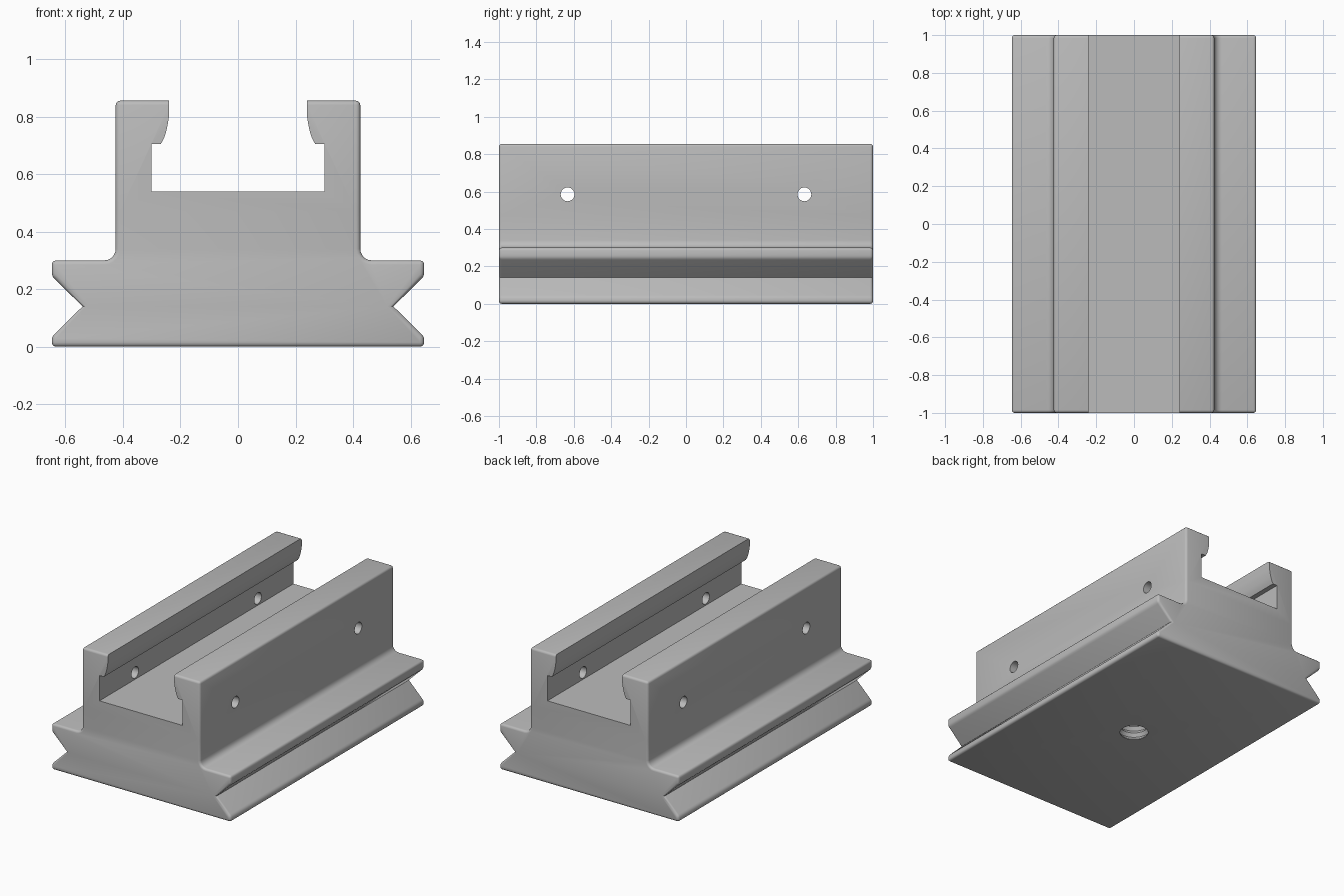
import bpy, bmesh, math
from mathutils import Matrix

if "Cube" in bpy.data.objects:
    bpy.data.objects.remove(bpy.data.objects["Cube"], do_unlink=True)

grey = bpy.data.materials.new("plain_grey")
grey.use_nodes = True
grey.diffuse_color = (0.5, 0.5, 0.5, 1)
grey.node_tree.nodes["Principled BSDF"].inputs["Base Color"].default_value = (0.5, 0.5, 0.5, 1)


def finish(bm, name):
    bmesh.ops.recalc_face_normals(bm, faces=bm.faces)
    mesh = bpy.data.meshes.new(name)
    bm.to_mesh(mesh)
    bm.free()
    mesh.materials.append(grey)
    obj = bpy.data.objects.new(name, mesh)
    bpy.context.collection.objects.link(obj)
    return obj


def prism(name, half, rounded):
    """Mirror a half profile, extrude it along y and round the chosen edges."""
    outline = half + [(-x, z) for x, z in reversed(half)]
    bm = bmesh.new()
    face = bm.faces.new([bm.verts.new((x, -1, z)) for x, z in outline])
    made = bmesh.ops.extrude_face_region(bm, geom=[face])["geom"]
    for v in made:
        if isinstance(v, bmesh.types.BMVert):
            v.co.y = 1
    bmesh.ops.recalc_face_normals(bm, faces=bm.faces)
    edges = [e for e in bm.edges if rounded(e)]
    bmesh.ops.bevel(bm, geom=edges, offset=0.015, segments=3, profile=0.5,
                    affect='EDGES', clamp_overlap=True)
    return finish(bm, name)


def arc(cx, cz, r, start, end, steps):
    angles = [math.radians(start + (end - start) * i / steps) for i in range(steps + 1)]
    return [(cx + r * math.cos(a), cz + r * math.sin(a)) for a in angles]


def cut(obj, cutter):
    mod = obj.modifiers.new("cut", 'BOOLEAN')
    mod.operation = 'DIFFERENCE'
    mod.solver = 'EXACT'
    mod.object = cutter
    bpy.context.view_layer.objects.active = obj
    bpy.ops.object.modifier_apply(modifier=mod.name)
    bpy.data.objects.remove(cutter, do_unlink=True)


def at_end(e):
    return all(abs(v.co.y) > 0.99 for v in e.verts) and e.verts[0].co.y * e.verts[1].co.y > 0


def along(e):
    return e.verts[0].co.y * e.verts[1].co.y < 0


# Dovetail base: V grooves on both sides, fillets under the upright walls
WALL, FOOT, SEAM, TOP = 0.425, 0.647, 0.47, 0.855
base_half = [(FOOT, 0), (FOOT, 0.035), (0.54, 0.14), (FOOT, 0.245), (FOOT, 0.3)]
base_half += arc(WALL + 0.04, 0.34, 0.04, 270, 180, 5) + [(WALL, SEAM)]


def base_edge(e):
    if at_end(e):
        return not all(v.co.z > SEAM - 0.01 for v in e.verts)
    return along(e) and all(abs(v.co.x) > 0.64 for v in e.verts)


base = prism("dovetail_base", base_half, base_edge)

# Channel: U section with inward lips curving back to the inner walls
channel_half = [(WALL, SEAM), (WALL, TOP), (0.24, TOP), (0.24, 0.8)]
channel_half += [(0.243, 0.78), (0.249, 0.75), (0.257, 0.725), (0.268, 0.705)]
channel_half += [(0.3, 0.705), (0.3, 0.54)]


def channel_edge(e):
    outer = all(abs(v.co.x) > WALL - 0.01 for v in e.verts)
    top = all(v.co.z > TOP - 0.01 for v in e.verts)
    if along(e):
        return outer and top
    return at_end(e) and (outer or top) and e.calc_length() < 0.6


channel = prism("clamp_channel", channel_half, channel_edge)

# Cross holes through both channel walls
for y in (-0.633, 0.633):
    bm = bmesh.new()
    bmesh.ops.create_cone(bm, cap_ends=True, segments=24, radius1=0.037, radius2=0.037, depth=1.2,
                          matrix=Matrix.Translation((0, y, 0.585)) @ Matrix.Rotation(math.pi / 2, 4, 'Y'))
    cut(channel, finish(bm, "hole_cutter"))

# Threaded mounting hole in the underside
bm = bmesh.new()
SIDES, RINGS = 32, 17
rings = []
for k in range(RINGS):
    r = 0.1 if k % 2 == 0 else 0.085
    z = -0.02 + 0.022 * k
    rings.append([bm.verts.new((r * math.cos(2 * math.pi * i / SIDES),
                                r * math.sin(2 * math.pi * i / SIDES), z)) for i in range(SIDES)])
for low, high in zip(rings, rings[1:]):
    for i in range(SIDES):
        j = (i + 1) % SIDES
        bm.faces.new((low[i], low[j], high[j], high[i]))
bm.faces.new(rings[0])
bm.faces.new(rings[-1])
cut(base, finish(bm, "thread_cutter"))

# Smooth the rounded edges and keep the corners sharp
for obj in (base, channel):
    bpy.ops.object.select_all(action='DESELECT')
    obj.select_set(True)
    bpy.context.view_layer.objects.active = obj
    bpy.ops.object.shade_smooth_by_angle(angle=math.radians(32))
